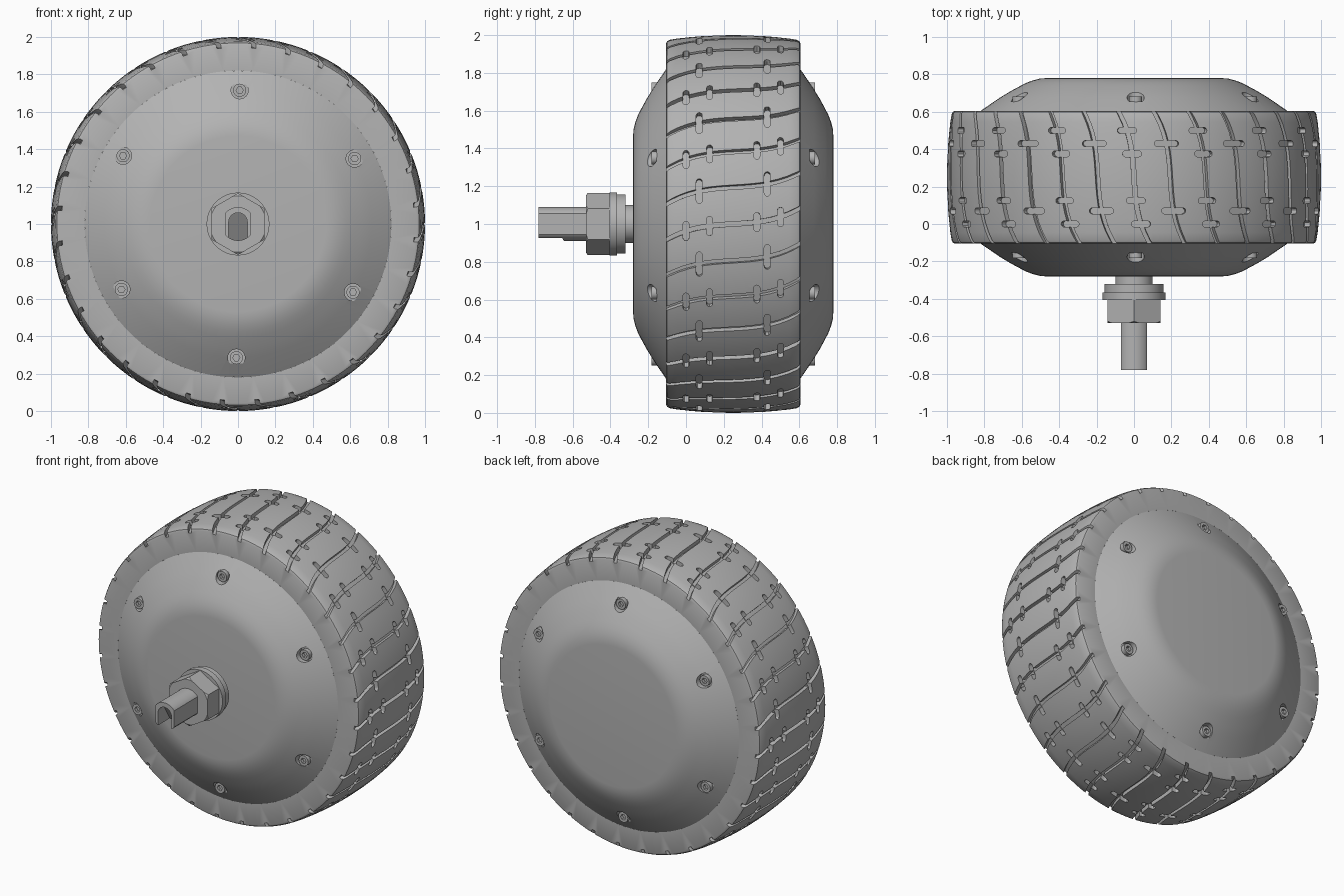
import bpy, bmesh
from math import sin, cos, pi, radians, tau
from mathutils import Vector

if "Cube" in bpy.data.objects:
    bpy.data.objects.remove(bpy.data.objects["Cube"])

MID = 0.25            # axial centre of the wheel
HALF = 0.355          # half of the tread width
GROOVES = 32

grey = bpy.data.materials.new("grey")
grey.use_nodes = True
grey.diffuse_color = (0.45, 0.45, 0.45, 1)
grey.node_tree.nodes["Principled BSDF"].inputs["Base Color"].default_value = grey.diffuse_color


def finish(name, bm):
    """Raise the axle to its height and make an object."""
    bmesh.ops.recalc_face_normals(bm, faces=bm.faces)
    bmesh.ops.translate(bm, verts=bm.verts, vec=(0, 0, 1))
    mesh = bpy.data.meshes.new(name)
    bm.to_mesh(mesh)
    bm.free()
    mesh.materials.append(grey)
    ob = bpy.data.objects.new(name, mesh)
    bpy.context.collection.objects.link(ob)
    return ob


def lathe(name, profile, steps, closed=False):
    """Revolve (radius, y) points about the axle."""
    bm = bmesh.new()
    vs = [bm.verts.new((r, y, 0)) for r, y in profile]
    for a, b in zip(vs, vs[1:]):
        bm.edges.new((a, b))
    if closed:
        bm.edges.new((vs[-1], vs[0]))
    bmesh.ops.spin(bm, geom=bm.verts[:] + bm.edges[:], cent=(0, 0, 0),
                   axis=(0, 1, 0), angle=tau, steps=steps)
    bmesh.ops.remove_doubles(bm, verts=bm.verts, dist=1e-5)
    return finish(name, bm)


def loft(bm, rings):
    """Closed solid through rings of equal size."""
    rows = [[bm.verts.new(p) for p in ring] for ring in rings]
    n = len(rows[0])
    for a, b in zip(rows, rows[1:]):
        for i in range(n):
            j = (i + 1) % n
            bm.faces.new((a[i], a[j], b[j], b[i]))
    bm.faces.new(rows[0])
    bm.faces.new(rows[-1][::-1])


def prism(bm, outline, y0, y1):
    loft(bm, [[(x, y, z) for x, z in outline] for y in (y0, y1)])


def circle(r, n, start=0.0, cx=0.0, cz=0.0):
    return [(cx + r * cos(start + tau * i / n), cz + r * sin(start + tau * i / n))
            for i in range(n)]


def combine(target, cutter, operation="DIFFERENCE"):
    mod = target.modifiers.new("cut", "BOOLEAN")
    mod.operation, mod.solver, mod.object = operation, "EXACT", cutter
    bpy.context.view_layer.objects.active = target
    bpy.ops.object.modifier_apply(modifier=mod.name)
    bpy.data.objects.remove(cutter)


def smooth(ob, angle=30):
    bpy.ops.object.select_all(action="DESELECT")
    ob.select_set(True)
    bpy.context.view_layer.objects.active = ob
    bpy.ops.object.shade_smooth_by_angle(angle=radians(angle))


# Tyre: crowned ring with small rounded shoulders
def crown(y):
    return 1 - 0.026 * ((y - MID) / HALF) ** 2


side = [(0.82, HALF), (0.957, HALF), (0.968, HALF - 0.005)]
tread = [(crown(MID + HALF * t / 6), HALF * t / 6) for t in range(-5, 6)]
edge = [(0.975, HALF - 0.018)]
profile = ([(r, MID - d) for r, d in side + edge] + [(r, MID + d) for r, d in tread]
           + [(r, MID + d) for r, d in edge + side[::-1]])
tyre = lathe("tyre", profile, 128, closed=True)


# Tread grooves: an S-shaped channel across the tyre
def sway(y):
    t = (y - MID) / 0.35
    return 0.085 * (0.25 * t + 0.75 * t ** 3)


def wheel_point(angle, r, u, y):
    return Vector((r * cos(angle) - u * sin(angle), y, r * sin(angle) + u * cos(angle)))


bm = bmesh.new()
for g in range(GROOVES):
    rings = []
    for k in range(17):
        y = MID + 0.385 * (k - 8) / 8
        a = tau * g / GROOVES + sway(y)
        floor = crown(y) - 0.03
        rings.append([wheel_point(a, r, u, y) for r, u in
                      ((floor, -0.012), (floor, 0.012), (1.04, 0.012), (1.04, -0.012))])
    loft(bm, rings)
combine(tyre, finish("groove_cutter", bm))

# Round-ended slots crossing the grooves, in two alternating patterns
bm = bmesh.new()
W = 0.016
for g in range(GROOVES):
    offsets, half = ((0.18,), 0.05) if g % 2 else ((0.125, 0.25), 0.035)
    for d in [s * o for o in offsets for s in (-1, 1)]:
        y = MID + d
        a = tau * g / GROOVES + sway(y)
        ends = [(s * half + s * W * sin(pi * k / 6), s * W * cos(pi * k / 6))
                for s in (1, -1) for k in range(7)]
        loft(bm, [[wheel_point(a, r, u, y + v) for u, v in ends]
                  for r in (crown(y) - 0.034, 1.05)])
combine(tyre, finish("slot_cutter", bm))
smooth(tyre)

# Hub: domed covers on both sides
cover = [(0, 0.53), (0.47, 0.53), (0.505, 0.527), (0.54, 0.518), (0.575, 0.505),
         (0.61, 0.487), (0.66, 0.46), (0.715, 0.427), (0.82, HALF)]
hub = lathe("hub", [(r, MID - d) for r, d in cover] + [(r, MID + d) for r, d in cover[::-1]], 96)

# Recesses and socket screws around both covers
spots = circle(0.715, 6, radians(29.3))
bm = bmesh.new()
for x, z in spots:
    for s in (-1, 1):
        prism(bm, circle(0.046, 24, 0, x, z), MID + s * 0.405, MID + s * 0.6)
combine(hub, finish("recess_cutter", bm))
smooth(hub)

heads, sockets = bmesh.new(), bmesh.new()
for x, z in spots:
    for s in (-1, 1):
        prism(heads, circle(0.035, 24, 0, x, z), MID + s * 0.38, MID + s * 0.432)
        prism(sockets, circle(0.019, 6, 0, x, z), MID + s * 0.412, MID + s * 0.5)
screws = finish("cover_screws", heads)
combine(screws, finish("socket_cutter", sockets))
smooth(screws)

# Axle neck and washers
neck = lathe("axle_neck", [(0, -0.2), (0.1, -0.2), (0.1, -0.33), (0, -0.33)], 48)
washer = lathe("washer", [(0, -0.32), (0.157, -0.32), (0.157, -0.367), (0, -0.367)], 48)
flange = lathe("nut_flange", [(0, -0.365), (0.168, -0.365), (0.168, -0.405), (0, -0.405)], 48)

# Hex nut with chamfered front corners
bm = bmesh.new()
prism(bm, circle(0.165, 6, pi / 2), -0.38, -0.53)
nut = finish("axle_nut", bm)
combine(nut, lathe("chamfer_cutter", [(0, -0.3), (0.2, -0.3), (0.2, -0.492),
                                      (0.138, -0.54), (0, -0.54)], 64), "INTERSECT")

# Axle shaft with two flats and a cable slot open underneath
bm = bmesh.new()
prism(bm, [(max(-0.07, min(0.07, x)), z) for x, z in circle(0.09, 48)], -0.3, -0.78)
shaft = finish("axle_shaft", bm)
arch = [(-0.05, -0.15)] + [(-0.05 * cos(pi * k / 12), 0.01 + 0.05 * sin(pi * k / 12))
                           for k in range(13)] + [(0.05, -0.15)]
bm = bmesh.new()
loft(bm, [[(x, -0.85, z) for x, z in arch], [(x, -0.7 - 0.6 * z, z) for x, z in arch]])
combine(shaft, finish("cable_slot_cutter", bm))

for ob in (neck, washer, flange, nut, shaft):
    smooth(ob)
